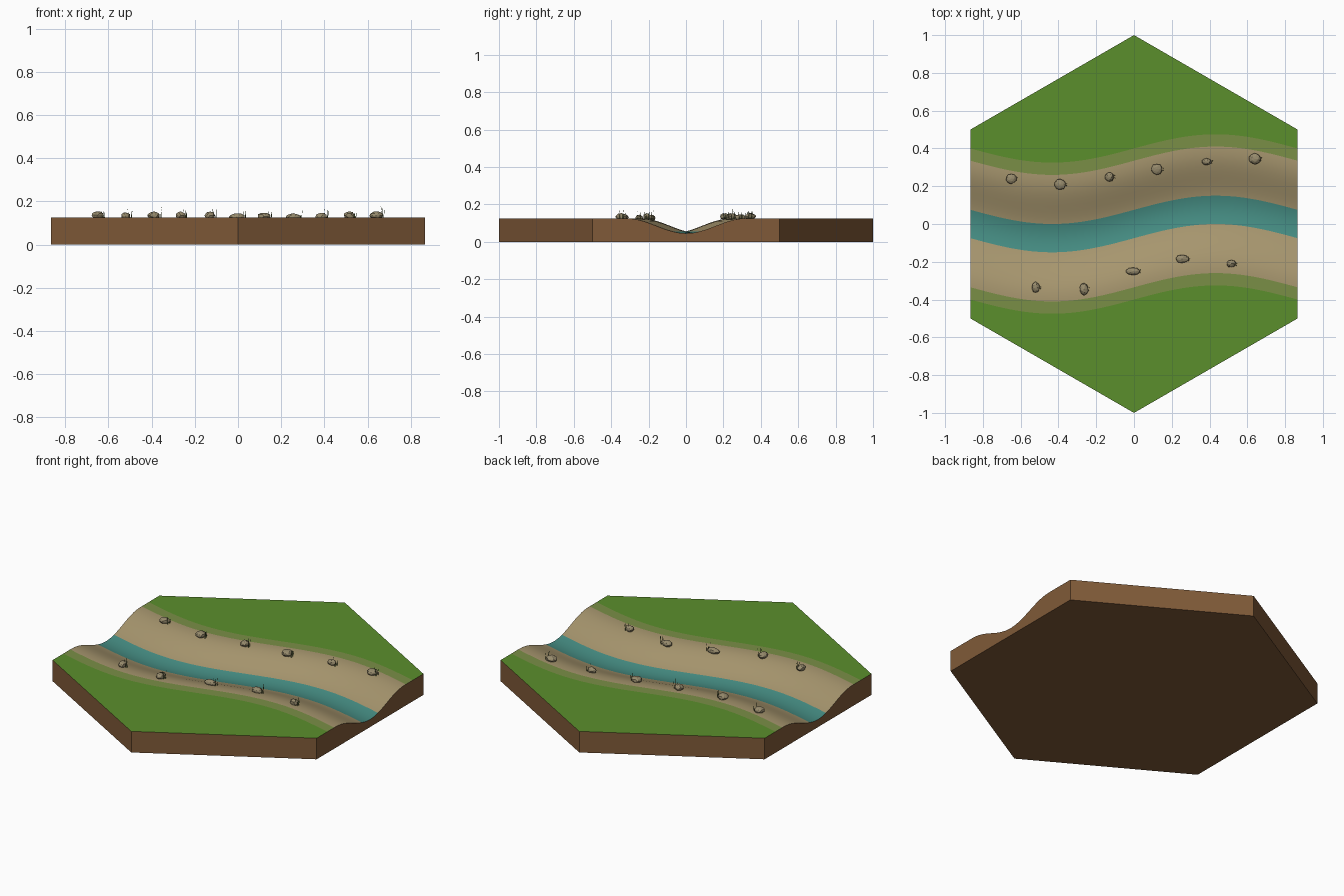
import bpy, bmesh, math, random
from mathutils import Vector

if "Cube" in bpy.data.objects:
    bpy.data.objects.remove(bpy.data.objects["Cube"])

random.seed(4)
W = math.sqrt(3) / 2      # half width of the hexagon in x
TOP, BED = 0.125, 0.045   # ground height and river bed height
HALF = 0.32               # half width of the carved channel


def material(name, rgb):
    lin = [((c / 255 + 0.055) / 1.055) ** 2.4 for c in rgb]
    m = bpy.data.materials.new(name)
    m.diffuse_color = (*lin, 1)
    m.use_nodes = True
    m.node_tree.nodes["Principled BSDF"].inputs["Base Color"].default_value = m.diffuse_color
    return m


grass = material("grass green", (91, 143, 44))
fringe = material("bank fringe", (122, 143, 70))
sand = material("sand", (168, 151, 111))
water = material("river water", (70, 142, 132))
soil = material("soil brown", (128, 90, 56))
stone = material("stone", (150, 138, 108))
reed = material("reed green", (88, 106, 58))


def centre(x):
    return 0.075 * math.sin(math.pi * x / W)


def height(d):
    t = min(abs(d) / HALF, 1)
    return BED + (TOP - BED) * (1 - math.cos(math.pi * t)) / 2


def finish(name, bm, mats, smooth=None):
    me = bpy.data.meshes.new(name)
    bm.normal_update()
    bm.to_mesh(me)
    bm.free()
    ob = bpy.data.objects.new(name, me)
    bpy.context.collection.objects.link(ob)
    for m in mats:
        me.materials.append(m)
    if smooth:
        bpy.ops.object.select_all(action='DESELECT')
        ob.select_set(True)
        bpy.context.view_layer.objects.active = ob
        bpy.ops.object.shade_smooth_by_angle(angle=math.radians(smooth))
    return ob


# Hexagonal ground: rows follow the river, outer rows follow the hexagon
half_rows = [0.0375, 0.075, 0.11, 0.14, 0.17, 0.2, 0.23, 0.26, 0.29, 0.32, 0.335, 0.40]
rows = [-d for d in reversed(half_rows)] + [0] + half_rows
N = 48
bm = bmesh.new()
grid = []
for i in range(N + 1):
    x = -W + 2 * W * i / N
    edge = 1 - abs(x) / math.sqrt(3)
    col = [bm.verts.new((x, -edge, TOP))]
    col += [bm.verts.new((x, centre(x) + d, height(d))) for d in rows]
    col.append(bm.verts.new((x, edge, TOP)))
    grid.append(col)
mids = [-1] + [(a + b) / 2 for a, b in zip(rows, rows[1:])] + [1]
for a, b in zip(grid, grid[1:]):
    for j, d in enumerate(mids):
        f = bm.faces.new((a[j], b[j], b[j + 1], a[j + 1]))
        d = abs(d)
        f.material_index = 3 if d < 0.075 else 2 if d < 0.335 else 1 if d < 0.40 else 0

# Soil walls and underside
loop = ([c[0] for c in grid] + grid[-1][1:] +
        [c[-1] for c in reversed(grid[:-1])] + list(reversed(grid[0][1:-1])))
low = [bm.verts.new((v.co.x, v.co.y, 0)) for v in loop]
for k in range(len(loop)):
    n = (k + 1) % len(loop)
    bm.faces.new((loop[k], low[k], low[n], loop[n])).material_index = 4
bm.faces.new(list(reversed(low))).material_index = 4
finish("river_tile", bm, [grass, fringe, sand, water, soil], 30)


# Stones on both banks, each with a small tuft of reeds: x, y, radius x, radius y
spots = [(-0.65, 0.24, .029, .027), (-0.39, 0.21, .03, .03), (-0.13, 0.25, .025, .026),
         (0.12, 0.29, .031, .029), (0.385, 0.33, .027, .018), (0.64, 0.345, .032, .03),
         (-0.52, -0.335, .022, .028), (-0.265, -0.345, .025, .032), (-0.005, -0.25, .038, .02),
         (0.255, -0.185, .036, .022), (0.515, -0.21, .026, .02)]
for x, y, rx, ry in spots:
    z = height(y - centre(x))
    bm = bmesh.new()
    bmesh.ops.create_icosphere(bm, subdivisions=2, radius=1)
    for v in bm.verts:
        v.co *= random.uniform(0.9, 1.06)
        v.co = Vector((x + v.co.x * rx, y + v.co.y * ry, z + 0.012 + v.co.z * 0.018))
    finish("bank_stone", bm, [stone])

    bm = bmesh.new()
    for k in range(4):
        a = 2 * math.pi * k / 4 + random.random()
        bx, by = x + rx * 0.9 + 0.006 * math.cos(a), y + 0.008 * math.sin(a)
        tip = bm.verts.new((bx + 0.005 * math.cos(a), by + 0.005 * math.sin(a),
                            z + random.uniform(0.032, 0.055)))
        base = [bm.verts.new((bx + 0.0025 * math.cos(t), by + 0.0025 * math.sin(t), z - 0.004))
                for t in (0, 2.1, 4.2)]
        for i in range(3):
            bm.faces.new((base[i], base[(i + 1) % 3], tip))
    finish("reed_tuft", bm, [reed])
